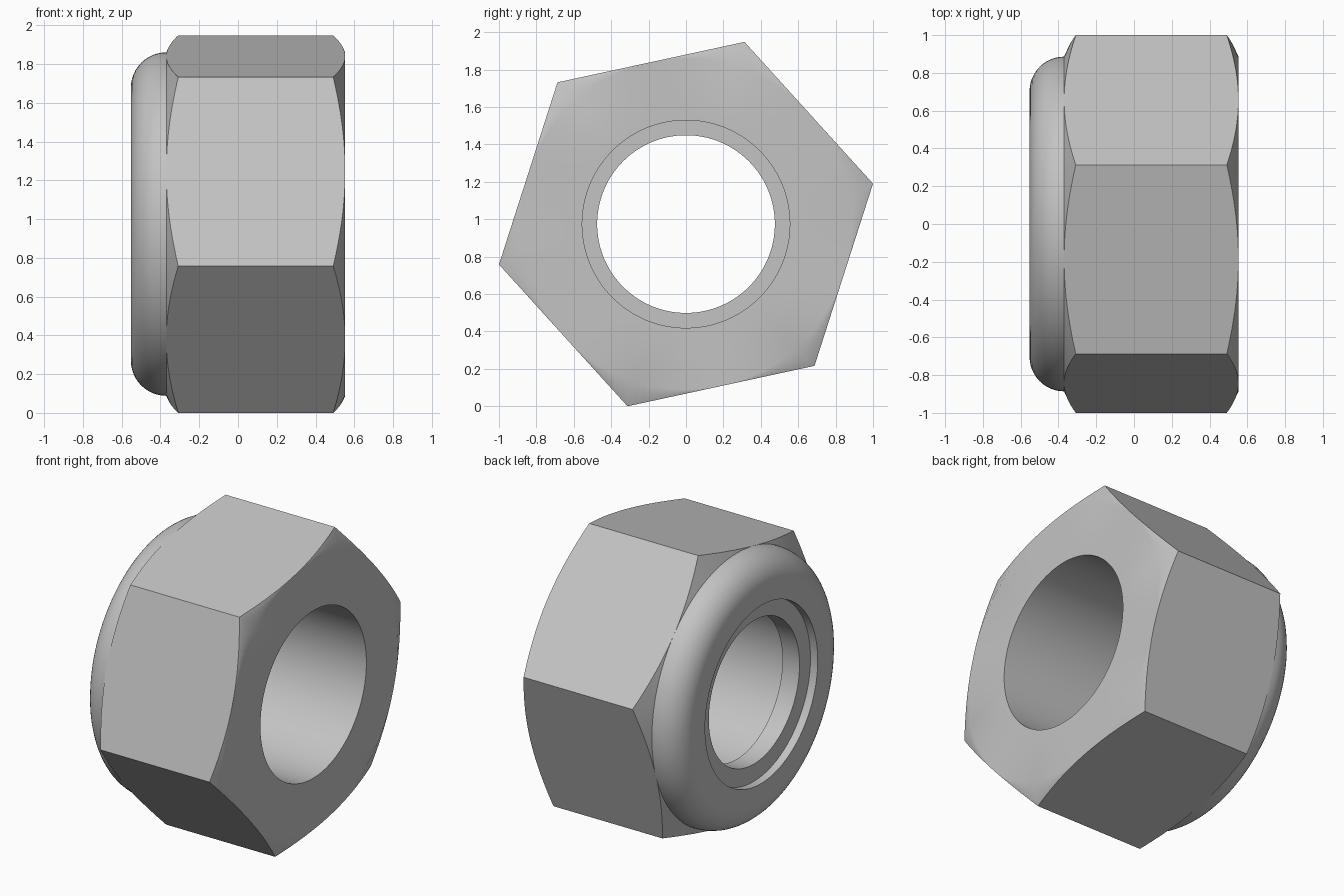
import bpy, bmesh
from math import sin, cos, pi, radians

if "Cube" in bpy.data.objects:
    bpy.data.objects.remove(bpy.data.objects["Cube"])

STEPS = 144                # divisible by six, so corners fall on samples
CORNER_R = 1.023
FLAT_R = CORNER_R * cos(pi / 6)
CENTRE_Z = CORNER_R * sin(radians(72.2))
TURN = radians(12.2)       # angle of the first hexagon corner
END = 0.553
SHOULDER = -0.37           # where the hexagon meets the round collar
BORE_R, LIP_R, INSERT_R = 0.555, 0.59, 0.475
INSERT_BACK, INSERT_FRONT = -0.375, -0.50

steel = bpy.data.materials.new("steel_grey")
steel.use_nodes = True
steel.diffuse_color = (0.55, 0.55, 0.55, 1)
steel.node_tree.nodes["Principled BSDF"].inputs["Base Color"].default_value = steel.diffuse_color


def hex_radius(a):
    """Distance from the axis to the hexagon at angle a from a corner."""
    return FLAT_R / cos(a % (pi / 3) - pi / 6)


def lathe(name, profile):
    """Sweep a closed profile round the x axis; profile(a) gives (x, radius) points."""
    bm = bmesh.new()
    rings = []
    for i in range(STEPS):
        a = 2 * pi * i / STEPS
        rings.append([bm.verts.new((x, r * cos(a + TURN), CENTRE_Z + r * sin(a + TURN)))
                      for x, r in profile(a)])
    for i, ring in enumerate(rings):
        after = rings[(i + 1) % STEPS]
        for j in range(len(ring)):
            k = (j + 1) % len(ring)
            bm.faces.new((ring[j], ring[k], after[k], after[j]))
    bmesh.ops.remove_doubles(bm, verts=bm.verts, dist=0.00005)
    bmesh.ops.recalc_face_normals(bm, faces=bm.faces)
    mesh = bpy.data.meshes.new(name)
    bm.to_mesh(mesh)
    bm.free()
    mesh.materials.append(steel)
    obj = bpy.data.objects.new(name, mesh)
    bpy.context.collection.objects.link(obj)
    bpy.ops.object.select_all(action="DESELECT")
    obj.select_set(True)
    bpy.context.view_layer.objects.active = obj
    bpy.ops.object.shade_smooth_by_angle(angle=radians(30))
    # Keep the flat faces flat beside the soft chamfers
    soften = obj.modifiers.new("flat_faces", "WEIGHTED_NORMAL")
    soften.keep_sharp = True
    return obj


def body_profile(a):
    r = hex_radius(a)
    drop = (r - FLAT_R) * 0.45            # conical chamfer on the corners
    points = [(END, BORE_R), (END, FLAT_R), (END - drop, r),
              (SHOULDER + drop, r), (SHOULDER, FLAT_R)]
    # Rounded collar
    width = END + SHOULDER
    for i in range(1, 13):
        t = pi / 2 * i / 12
        points.append((SHOULDER - width * sin(t), FLAT_R - width * (1 - cos(t))))
    # Lip, seat for the insert, bore
    points += [(-END, LIP_R), (INSERT_BACK, LIP_R), (INSERT_BACK, BORE_R)]
    return points


def insert_profile(a):
    return [(INSERT_FRONT, LIP_R), (INSERT_FRONT, INSERT_R),
            (INSERT_BACK, INSERT_R), (INSERT_BACK, LIP_R)]


lathe("nut_body", body_profile)
lathe("locking_insert", insert_profile)
